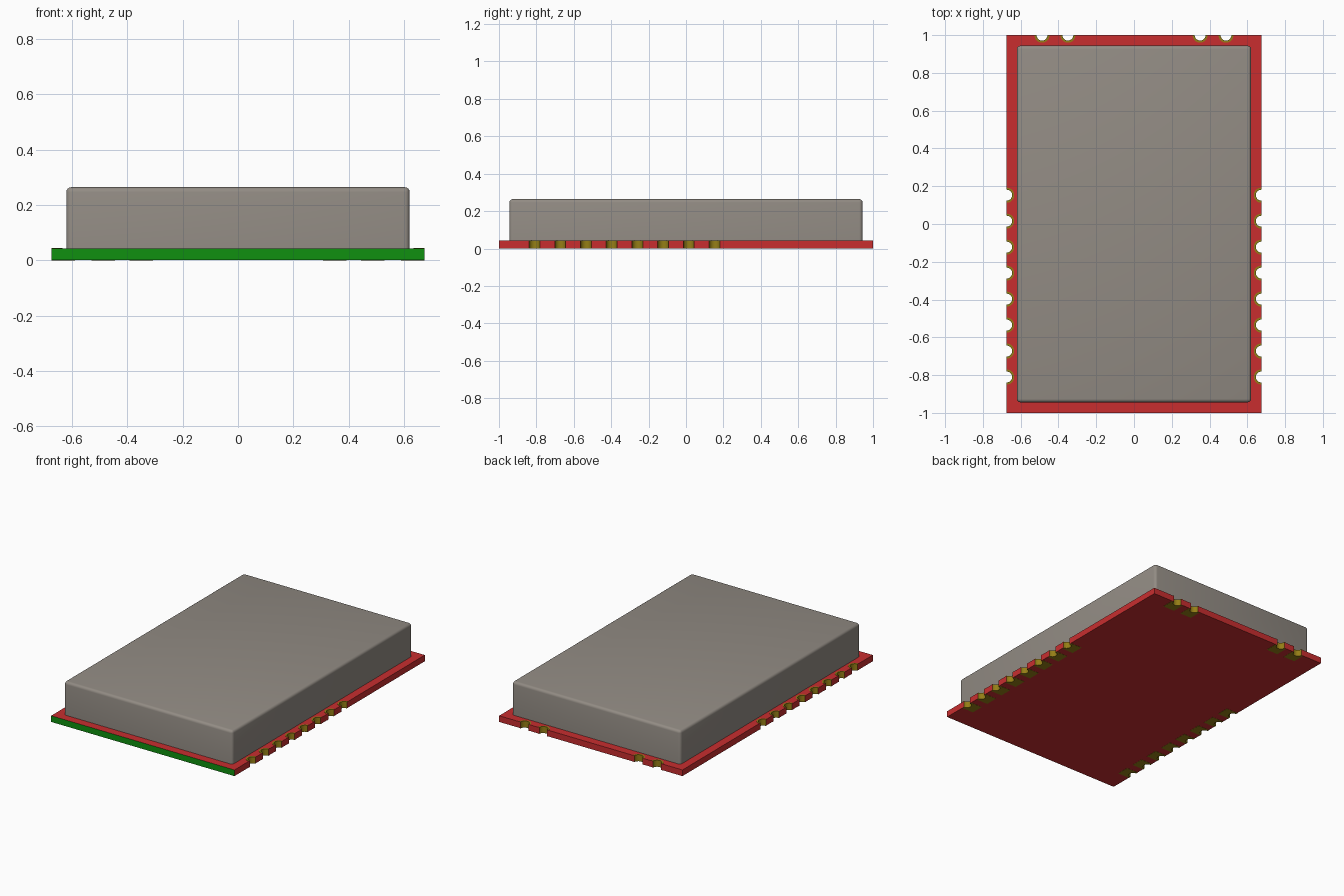
import bpy, bmesh, math
from mathutils import Vector

if "Cube" in bpy.data.objects:
    bpy.data.objects.remove(bpy.data.objects["Cube"])


def material(name, rgb):
    m = bpy.data.materials.new(name)
    m.use_nodes = True
    m.diffuse_color = (*rgb, 1)
    m.node_tree.nodes["Principled BSDF"].inputs["Base Color"].default_value = (*rgb, 1)
    return m


RED = material("red solder mask", (0.58, 0.027, 0.028))
GREEN = material("green board edge", (0.005, 0.28, 0.005))
GOLD = material("gold plating", (0.30, 0.21, 0.008))
METAL = material("grey metal", (0.29, 0.262, 0.231))

HX, HY = 0.674, 1.0              # half width and half length of the board
Z0, Z1 = 0.001, 0.042            # board bottom and top
R_HOLE, R_RING = 0.029, 0.040    # half-hole and plated ring radii
PAD_W, PAD_D = 0.085, 0.085      # bottom pad width and depth
SEG = 10


def finish(bm, name, mats):
    bmesh.ops.recalc_face_normals(bm, faces=bm.faces)
    mesh = bpy.data.meshes.new(name)
    bm.to_mesh(mesh)
    bm.free()
    for m in mats:
        mesh.materials.append(m)
    ob = bpy.data.objects.new(name, mesh)
    bpy.context.collection.objects.link(ob)
    bpy.ops.object.select_all(action='DESELECT')
    ob.select_set(True)
    bpy.context.view_layer.objects.active = ob
    bpy.ops.object.shade_smooth_by_angle(angle=math.radians(30))
    return ob


def prisms(outlines, z0, z1):
    """Extrude each flat outline from z0 to z1."""
    bm = bmesh.new()
    for pts in outlines:
        low = [bm.verts.new((p.x, p.y, z0)) for p in pts]
        high = [bm.verts.new((p.x, p.y, z1)) for p in pts]
        bm.faces.new(low[::-1])
        bm.faces.new(high)
        for i in range(len(pts)):
            j = (i + 1) % len(pts)
            bm.faces.new((low[i], low[j], high[j], high[i]))
    return bm


def arc(c, t, n, r):
    """Half circle on the edge: t runs along the edge, n points inward."""
    angles = [math.pi * i / SEG for i in range(SEG + 1)]
    return [c - t * (r * math.cos(a)) + n * (r * math.sin(a)) for a in angles]


# Half-hole positions, counter-clockwise round the edge
side_y = [-0.81 + 0.1375 * i for i in range(8)]
X, Y = Vector((1, 0)), Vector((0, 1))
right_holes = [(Vector((HX, y)), Y, -X) for y in side_y]
back_holes = [(Vector((x, HY)), -X, -Y) for x in (0.487, 0.35, -0.35, -0.487)]
left_holes = [(Vector((-HX, y)), -Y, X) for y in reversed(side_y)]
holes = right_holes + back_holes + left_holes

# Circuit board with scalloped edges
outline = [Vector((-HX, -HY)), Vector((HX, -HY))]
for group, corner in ((right_holes, (HX, HY)), (back_holes, (-HX, HY)), (left_holes, None)):
    for h in group:
        outline += arc(*h, R_HOLE)
    if corner:
        outline.append(Vector(corner))
bm = prisms([outline], Z0, Z1)
bm.normal_update()
for f in bm.faces:
    c = f.calc_center_median()
    if abs(f.normal.z) > 0.5:
        f.material_index = 0
    elif c.y < -HY + 1e-4:
        f.material_index = 1         # bare front edge
    elif abs(c.x) < HX - 1e-4 and c.y < HY - 1e-4:
        f.material_index = 2         # plated half-hole walls
finish(bm, "circuit_board", [RED, GREEN, GOLD])

# Thin plated rings on the top face
rings = [arc(*h, R_HOLE) + arc(*h, R_RING)[::-1] for h in holes]
finish(prisms(rings, Z1 - 0.001, Z1 + 0.0015), "top_plated_rings", [GOLD])

# Solder pads on the underside
pads = []
for c, t, n in holes:
    w = t * (PAD_W / 2)
    pads.append([c - w] + arc(c, t, n, R_HOLE) + [c + w, c + w + n * PAD_D, c - w + n * PAD_D])
finish(prisms(pads, 0.0, Z0 + 0.001), "bottom_solder_pads", [GOLD])

# Metal shield can with rounded upper and upright edges
CX, CY, CZ = 0.62, 0.944, 0.264
can = [Vector(p) for p in ((-CX, -CY), (CX, -CY), (CX, CY), (-CX, CY))]
bm = prisms([can], Z1, CZ)
edges = [e for e in bm.edges if max(v.co.z for v in e.verts) > CZ - 1e-4]
bmesh.ops.bevel(bm, geom=edges, offset=0.018, segments=4, profile=0.5, affect='EDGES')
finish(bm, "shield_can", [METAL])
